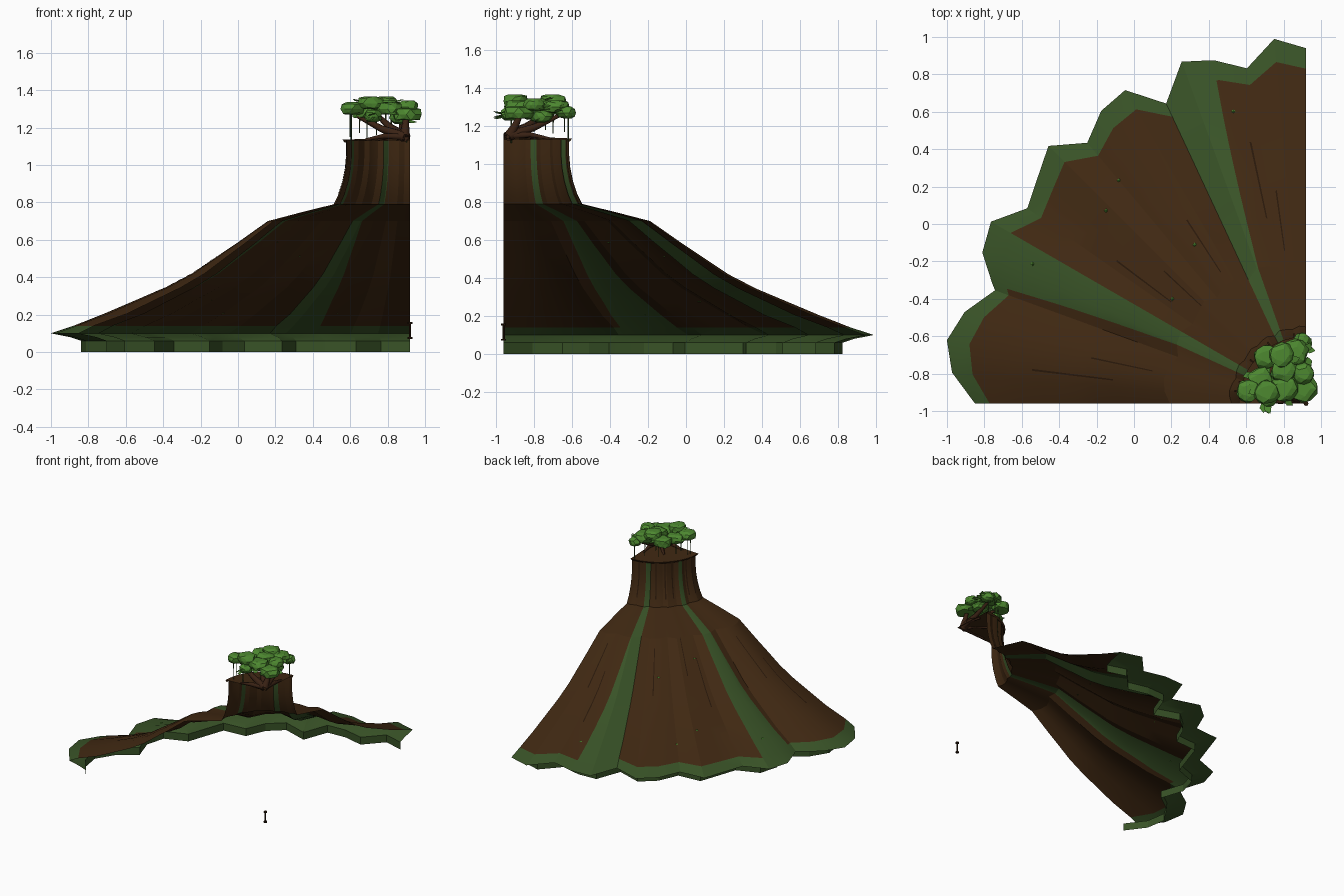
import bpy, bmesh, math, random
from mathutils import Vector, Matrix

random.seed(4)
if "Cube" in bpy.data.objects:
    bpy.data.objects.remove(bpy.data.objects["Cube"], do_unlink=True)


def material(name, rgb):
    m = bpy.data.materials.new(name)
    m.use_nodes = True
    m.diffuse_color = (*rgb, 1)
    m.node_tree.nodes["Principled BSDF"].inputs["Base Color"].default_value = (*rgb, 1)
    return m


BARK = material("bark brown", (0.05, 0.021, 0.006))
MOSS = material("moss green", (0.04, 0.085, 0.02))
LEAF = material("leaf green", (0.075, 0.25, 0.03))
WOOD = material("dark wood", (0.042, 0.016, 0.007))
SLIT = material("crevice brown", (0.022, 0.009, 0.003))

CENTRE = Vector((0.92, -0.96, 0))
# Scalloped rim radii, one every five degrees round the quarter turn
RIM = [1.77, 1.90, 1.95, 1.89, 1.77, 1.91, 1.945, 1.82, 1.875, 1.948,
       1.82, 1.91, 1.935, 1.77, 1.945, 1.90, 1.82, 1.957, 1.90]
# Radius and height, from the foot up to the top of the stump
PROFILE = [(1.74, 0), (1.74, 0.06), (1.80, 0.08), (1.90, 0.10), (1.79, 0.14),
           (1.62, 0.205), (1.46, 0.275), (1.30, 0.345), (1.16, 0.42), (1.03, 0.51),
           (0.92, 0.585), (0.83, 0.65), (0.76, 0.70), (0.59, 0.745), (0.41, 0.79),
           (0.385, 0.84), (0.362, 0.91), (0.348, 0.98), (0.342, 1.05), (0.342, 1.13)]
LIP, BARK_START = 3, 4


def point(deg, r, z):
    a = math.radians(deg)
    return CENTRE + Vector((-r * math.cos(a), r * math.sin(a), z))


def surface(deg, row, lift=0):
    """Point on the trunk at an angle and a profile row."""
    i = min(int(deg / 5), 17)
    u = deg / 5 - i
    k = (RIM[i] * (1 - u) + RIM[i + 1] * u) / 1.9
    r, z = PROFILE[row]
    if row == BARK_START:
        k = 1 + (k - 1) * 0.8
    r *= 1 + (k - 1) * min(1, r / 1.74) ** 0.6
    return point(deg, r + lift * 0.6, z + lift)


def finish(bm, name, mats, angle=None):
    me = bpy.data.meshes.new(name)
    bm.to_mesh(me)
    bm.free()
    ob = bpy.data.objects.new(name, me)
    bpy.context.collection.objects.link(ob)
    for m in mats:
        me.materials.append(m)
    if angle:
        bpy.ops.object.select_all(action='DESELECT')
        ob.select_set(True)
        bpy.context.view_layer.objects.active = ob
        bpy.ops.object.shade_smooth_by_angle(angle=math.radians(angle))
    return ob


# Flared trunk shell; two moss stripes widen towards the foot
def column_angle(col, row):
    spread = max(0, 1 - max(0, row - BARK_START) / 8)
    if col == "first":
        return 24.5 - 3.5 * spread
    if col == "second":
        return 70.5 + 4 * spread
    return col


columns = []
for d in range(0, 95, 5):
    if d == 75:
        columns.append("second")
    columns.append(d)
    if d == 20:
        columns.append("first")
stripes = [columns.index("first"), columns.index(25), columns.index(65), columns.index(70)]
bm = bmesh.new()
grid = [[bm.verts.new(surface(column_angle(c, j), j)) for j in range(len(PROFILE))]
        for c in columns]
for i in range(len(columns) - 1):
    for j in range(len(PROFILE) - 1):
        f = bm.faces.new((grid[i][j], grid[i][j + 1], grid[i + 1][j + 1], grid[i + 1][j]))
        f.material_index = int(j < BARK_START or i in stripes)
finish(bm, "flared_trunk", [BARK, MOSS], 18)

# Stump top, a shallow quarter cone with a small overhang
bm = bmesh.new()
tip = bm.verts.new(CENTRE + Vector((0, 0, 1.15)))
upper = [bm.verts.new(point(d, 0.36, 1.135)) for d in range(0, 100, 10)]
lower = [bm.verts.new(point(d, 0.35, 1.12)) for d in range(0, 100, 10)]
for i in range(9):
    bm.faces.new((tip, upper[i + 1], upper[i]))
    bm.faces.new((upper[i], upper[i + 1], lower[i + 1], lower[i]))
bmesh.ops.recalc_face_normals(bm, faces=bm.faces)
finish(bm, "stump_top", [BARK])

# Crevices: thin strips that follow the trunk's slope
bm = bmesh.new()
for deg, a, b in [(7, 6, 9), (12, 8, 11), (37, 7, 10), (43, 9, 12), (57, 8, 11), (78, 6, 9),
                  (82, 8, 11), (10, 15, 19), (18, 15, 19), (38, 15, 19), (47, 15, 19),
                  (58, 15, 19), (80, 15, 19)]:
    w = 0.2 if a < 15 else 0.7
    sides = [[bm.verts.new(surface(deg + s * w, j, 0.003)) for j in range(a, b + 1)]
             for s in (-1, 1)]
    for j in range(b - a):
        bm.faces.new((sides[0][j], sides[0][j + 1], sides[1][j + 1], sides[1][j]))
finish(bm, "crevices", [SLIT])

# Tiny leaf flecks on the slope
bm = bmesh.new()
for deg, row in [(44, 6), (38, 10), (76, 5), (27, 5), (55, 9), (50, 5)]:
    bmesh.ops.create_cone(bm, cap_ends=True, segments=4, radius1=0.012, radius2=0, depth=0.008,
                          matrix=Matrix.Translation(surface(deg, row, 0.004)))
finish(bm, "leaf_flecks", [LEAF])


# Bent tree: tapered limbs
def limb(name, pts, thick):
    cu = bpy.data.curves.new(name, 'CURVE')
    cu.dimensions = '3D'
    cu.bevel_depth = thick
    cu.bevel_resolution = 1
    cu.use_fill_caps = True
    sp = cu.splines.new('POLY')
    sp.points.add(len(pts) - 1)
    for i, p in enumerate(pts):
        sp.points[i].co = (*p, 1)
        sp.points[i].radius = 1 - 0.65 * i / (len(pts) - 1)
    cu.materials.append(WOOD)
    ob = bpy.data.objects.new(name, cu)
    bpy.context.collection.objects.link(ob)


root = Vector((0.89, -0.93, 1.15))
for name, end in [("right_limb", (0.64, -0.87, 1.26)), ("back_limb", (0.87, -0.66, 1.26)),
                  ("middle_limb", (0.74, -0.74, 1.27)), ("upright_limb", (0.90, -0.86, 1.29))]:
    end = Vector(end)
    limb(name, [root, root.lerp(end, 0.5) + Vector((0, 0, -0.01)), end], 0.03)
for i, d in enumerate((5, 45, 85)):
    limb("root_%d" % i, [root, point(d, 0.14, 1.155), point(d, 0.24, 1.135)], 0.022)

# Leaf clumps: squashed, roughened low-poly blobs
bm = bmesh.new()
CLUMPS = [(0.61, -0.89, 1.30, 0.065), (0.71, -0.90, 1.33, 0.07), (0.68, -0.83, 1.28, 0.07),
          (0.80, -0.88, 1.30, 0.075), (0.90, -0.88, 1.27, 0.08), (0.91, -0.80, 1.31, 0.06),
          (0.71, -0.71, 1.29, 0.07), (0.79, -0.70, 1.33, 0.07), (0.86, -0.69, 1.30, 0.075),
          (0.90, -0.63, 1.27, 0.05), (0.80, -0.78, 1.31, 0.07), (0.72, -0.93, 1.26, 0.05),
          (0.87, -0.76, 1.25, 0.06)]
for x, y, z, r in CLUMPS:
    made = bmesh.ops.create_icosphere(bm, subdivisions=2, radius=r)["verts"]
    for v in made:
        v.co *= random.uniform(0.85, 1.1)
        v.co.z = max(-0.03, min(0.036, v.co.z * 0.75))
        v.co += Vector((x, y, z))
# Loose leaves sticking out round the crown
for i in range(26):
    x, y, z, r = random.choice(CLUMPS)
    turn = random.uniform(0, 2 * math.pi)
    out = Vector((math.cos(turn), math.sin(turn), random.uniform(-0.4, 0.2)))
    side = Vector((-out.y, out.x, 0.3)) * 0.02
    base = Vector((x, y, z)) + out * r * 0.75
    corners = (base - side, base + out * 0.035 - side * 0.6, base + out * 0.045 + side, base + side)
    bm.faces.new([bm.verts.new(c) for c in corners])
finish(bm, "leaf_crown", [LEAF])

# Hanging vines below the crown
bm = bmesh.new()
for x, y, low in [(0.60, -0.88, 1.15), (0.65, -0.80, 1.17), (0.69, -0.92, 1.14), (0.74, -0.70, 1.16),
                  (0.82, -0.64, 1.17), (0.90, -0.62, 1.12), (0.605, -0.92, 1.11), (0.79, -0.74, 1.18)]:
    bmesh.ops.create_cone(bm, cap_ends=True, segments=4, radius1=0.003, radius2=0.004,
                          depth=1.27 - low, matrix=Matrix.Translation((x, y, (1.27 + low) / 2)))
finish(bm, "hanging_vines", [MOSS])

# Small spool-shaped peg on the axis near the ground
bm = bmesh.new()
for z, r, h in [(0.075, 0.013, 0.01), (0.115, 0.006, 0.08), (0.155, 0.013, 0.01)]:
    bmesh.ops.create_cone(bm, cap_ends=True, segments=8, radius1=r, radius2=r, depth=h,
                          matrix=Matrix.Translation(CENTRE + Vector((0, 0, z))))
finish(bm, "axis_peg", [SLIT])
